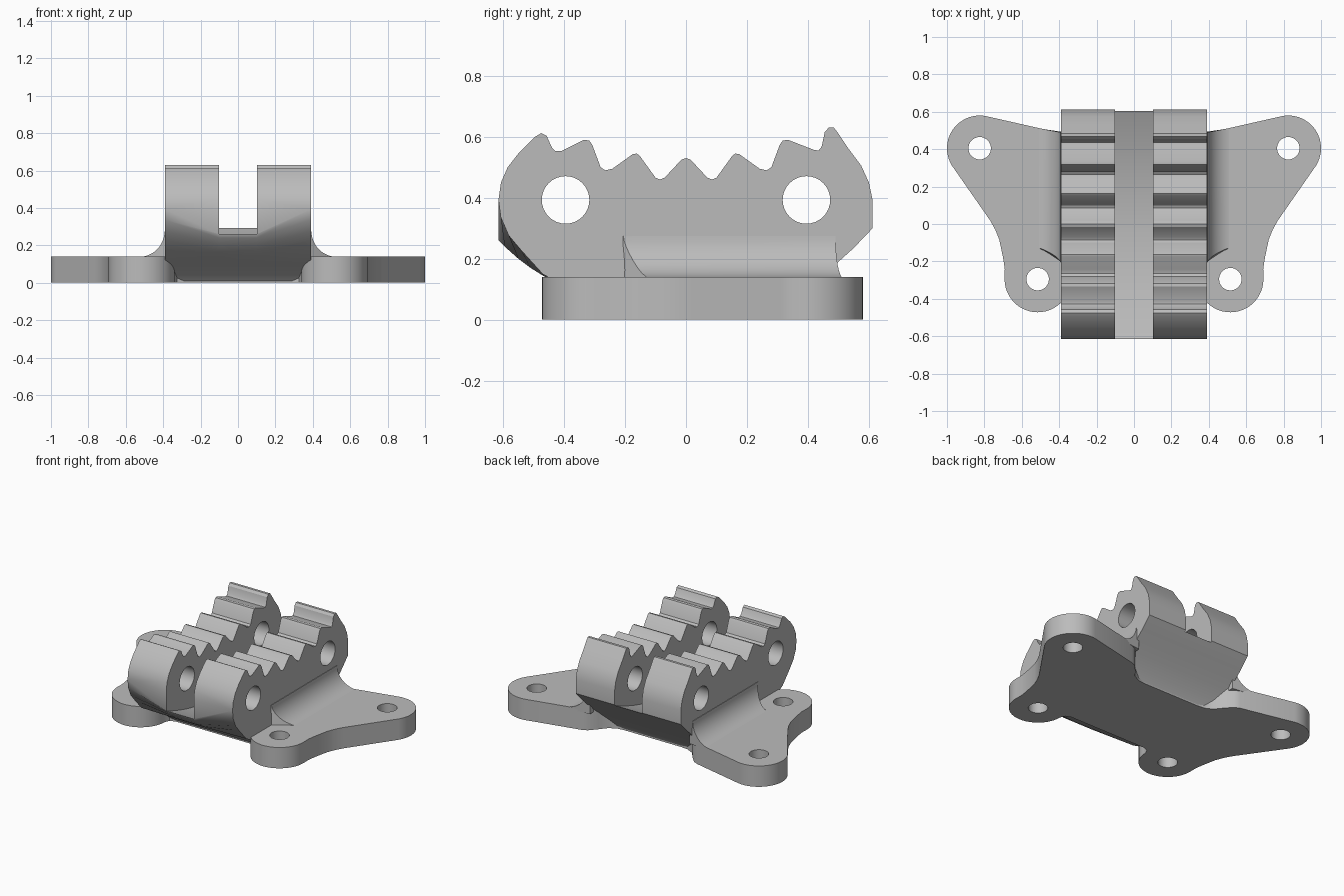
import bpy, bmesh, math

if "Cube" in bpy.data.objects:
    bpy.data.objects.remove(bpy.data.objects["Cube"])

grey = bpy.data.materials.new("plain grey")
grey.diffuse_color = (0.5, 0.5, 0.5, 1)
grey.use_nodes = True
grey.node_tree.nodes["Principled BSDF"].inputs["Base Color"].default_value = grey.diffuse_color


def loft(name, sections):
    """Closed solid through matching rings of 3D points."""
    bm = bmesh.new()
    rings = [[bm.verts.new(p) for p in s] for s in sections]
    n = len(rings[0])
    for a, b in zip(rings, rings[1:]):
        for i in range(n):
            j = (i + 1) % n
            bm.faces.new((a[i], a[j], b[j], b[i]))
    bm.faces.new(rings[0][::-1])
    bm.faces.new(rings[-1])
    bmesh.ops.remove_doubles(bm, verts=bm.verts, dist=1e-5)
    bmesh.ops.recalc_face_normals(bm, faces=bm.faces)
    me = bpy.data.meshes.new(name)
    bm.to_mesh(me)
    bm.free()
    ob = bpy.data.objects.new(name, me)
    bpy.context.collection.objects.link(ob)
    me.materials.append(grey)
    return ob


def arc(cx, cy, r, a0, a1, n):
    return [(cx + r * math.cos(math.radians(a0 + (a1 - a0) * i / n)),
             cy + r * math.sin(math.radians(a0 + (a1 - a0) * i / n))) for i in range(n + 1)]


def cut(ob, cutter):
    bpy.context.view_layer.objects.active = ob
    m = ob.modifiers.new("cut", 'BOOLEAN')
    m.operation, m.solver, m.object = 'DIFFERENCE', 'EXACT', cutter
    bpy.ops.object.modifier_apply(modifier=m.name)
    bpy.data.objects.remove(cutter)


def smooth(ob):
    bpy.ops.object.select_all(action='DESELECT')
    ob.select_set(True)
    bpy.context.view_layer.objects.active = ob
    bpy.ops.object.shade_smooth_by_angle(angle=math.radians(28))


# Base plate with four rounded lobes
half = [(0.29, -0.25), (0.325, -0.265)]
half += arc(0.515, -0.295, 0.177, 180, 360, 24)
half += [(0.691, -0.24), (0.70, -0.18), (0.72, -0.085), (0.742, -0.03), (0.77, 0.02)]
half += arc(0.825, 0.405, 0.175, -32, 101, 22)
half += [(0.43, 0.495), (0.395, 0.48), (0.35, 0.43), (0.31, 0.38), (0.26, 0.355), (0.21, 0.35)]
outline = half + [(-x, y) for x, y in reversed(half)]
plate = loft("base_plate", [[(x, y, z) for x, y in outline] for z in (0, 0.14)])
for s in (-1, 1):
    for hx, hy in ((0.825, 0.405), (0.515, -0.295)):
        ring = arc(s * hx, hy, 0.06, 0, 348.75, 31)
        cut(plate, loft("bolt_cutter", [[(x, y, z) for x, y in ring] for z in (-0.1, 0.3)]))
smooth(plate)

# Toothed block: side profile (y, z), teeth on a shallow concave curve
tooth = [(0.015, 0.525), (0.07, 0.466), (0.085, 0.46), (0.10, 0.466), (0.152, 0.538),
         (0.162, 0.545), (0.175, 0.543), (0.242, 0.495), (0.265, 0.49), (0.28, 0.50),
         (0.308, 0.575), (0.318, 0.588), (0.335, 0.59)]
front_end = [(-0.607, 0.45), (-0.585, 0.50), (-0.55, 0.545), (-0.495, 0.60), (-0.475, 0.612),
             (-0.457, 0.603), (-0.44, 0.565), (-0.428, 0.553), (-0.41, 0.553)]
back_end = [(0.42, 0.557), (0.435, 0.555), (0.445, 0.568), (0.455, 0.615), (0.468, 0.63),
            (0.485, 0.63), (0.497, 0.615), (0.53, 0.565), (0.575, 0.505), (0.60, 0.45)]
back_under = [(0.612, 0.393), (0.612, 0.30), (0.55, 0.235), (0.50, 0.19), (0.44, 0.125),
              (0.38, 0.06), (0.35, 0.01)]
shared = (front_end + [(-y, z) for y, z in reversed(tooth)] + [(0, 0.53)] + tooth
          + back_end + back_under + [(-0.25, 0.01), (-0.29, 0.05), (-0.38, 0.10)])
lip = (-0.615, 0.393)
# the front nose is round at the outer sides and runs down to a lip by the channel
round_nose = [(-0.47, 0.15)] + [(-0.395 + 0.22 * math.cos(a), 0.393 + 0.22 * math.sin(a))
                                for a in map(math.radians, (228, 212, 195))] + [lip, lip]
lip_nose = [(-0.47, 0.145), (-0.51, 0.17), (-0.55, 0.20), (-0.595, 0.24), (-0.615, 0.26), lip]
block = loft("toothed_block", [[(x, y, z) for y, z in shared + nose] for x, nose in
                               ((-0.39, round_nose), (-0.1, lip_nose),
                                (0.1, lip_nose), (0.39, round_nose))])

# Central channel with a concave floor, and two cross pin holes
ys = [-0.7 + 0.05 * i for i in range(29)]
channel = [(y, 0.15 + 0.34 * y * y + 0.03 * y) for y in ys] + [(0.7, 0.9), (-0.7, 0.9)]
cut(block, loft("channel_cutter", [[(x, y, z) for y, z in channel] for x in (-0.102, 0.102)]))
for s in (-1, 1):
    ring = arc(s * 0.395, 0.393, 0.078, 0, 348.75, 31)
    cut(block, loft("pin_cutter", [[(x, y, z) for y, z in ring] for x in (-0.6, 0.6)]))
smooth(block)

# Concave fillets where the block meets the plate
curve = arc(0.53, 0.275, 0.137, 180, 270, 12)
for s, side in ((-1, "left"), (1, "right")):
    front, back = [], []
    for x, z in curve + [(0.53, 0.12), (0.37, 0.12), (0.37, 0.275)]:
        t = min(1, max(0, (x - 0.39) / 0.11))
        front.append((s * x, -0.22 + 0.09 * math.sqrt(t), z))
        back.append((s * x, 0.49 + 0.02 * t, z))
    smooth(loft(side + "_fillet", [front, back]))
